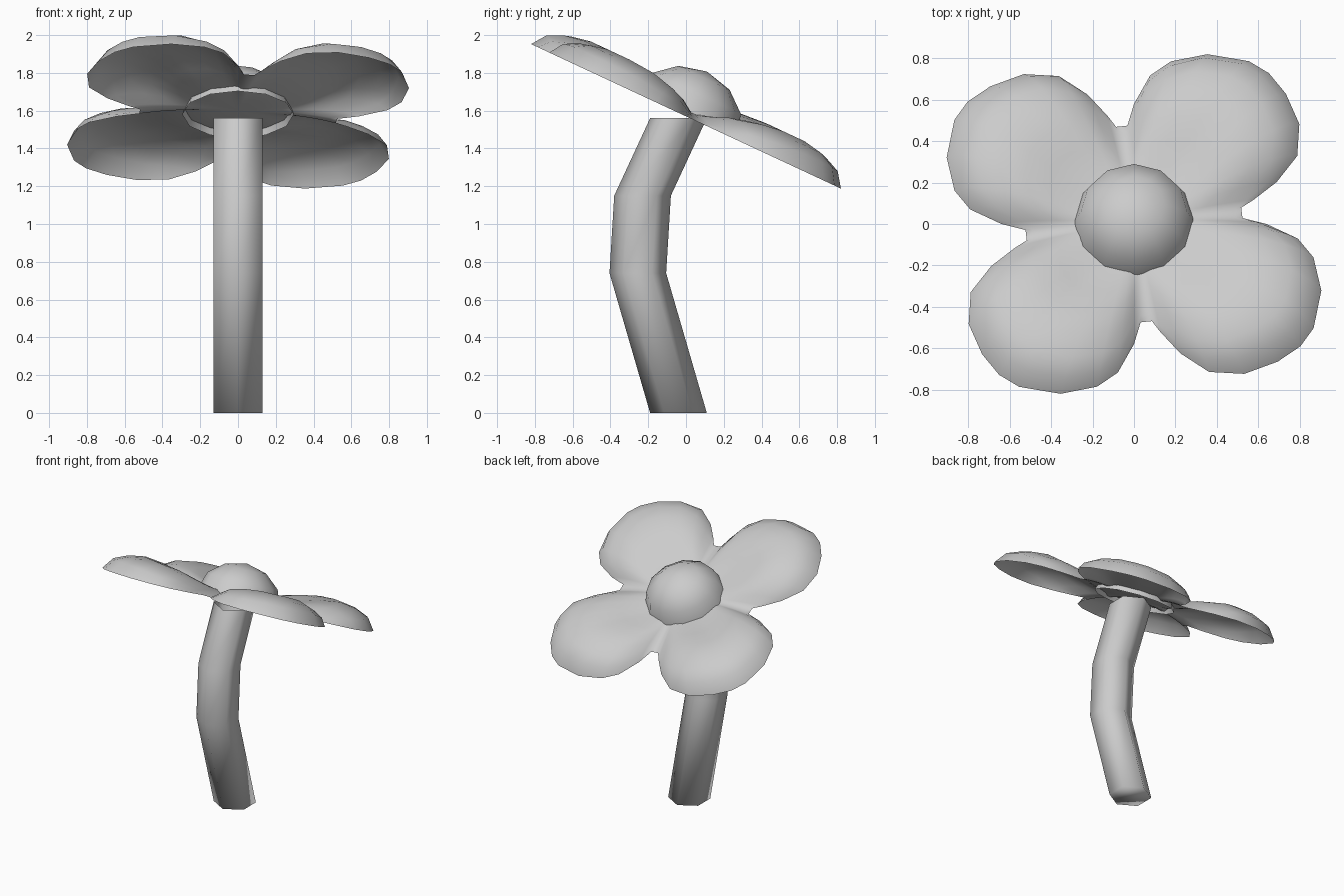
import bpy
from math import sin, cos, radians, pi

if "Cube" in bpy.data.objects:
    bpy.data.objects.remove(bpy.data.objects["Cube"])

TILT = radians(-25)
HEAD = (0, 0, 1.57)


def make(name, verts, faces, angle, head=False):
    me = bpy.data.meshes.new(name)
    me.from_pydata(verts, [], faces)
    ob = bpy.data.objects.new(name, me)
    bpy.context.collection.objects.link(ob)
    if head:
        ob.location = HEAD
        ob.rotation_euler = (TILT, 0, 0)
    bpy.ops.object.select_all(action='DESELECT')
    ob.select_set(True)
    bpy.context.view_layer.objects.active = ob
    bpy.ops.object.shade_smooth_by_angle(angle=radians(angle))
    return ob


def bridge(rows, n):
    """Quads joining consecutive closed rings of n vertices."""
    return [(r * n + i, r * n + (i + 1) % n, (r + 1) * n + (i + 1) % n, (r + 1) * n + i)
            for r in range(rows - 1) for i in range(n)]


# Stem: hexagonal tube with level rings following a bent path (y, z), closed below
path = [(-0.04, 0), (-0.255, 0.74), (-0.23, 1.15), (-0.04, 1.56)]
verts = [(0.15 * cos(pi / 2 + i * pi / 3), y + 0.15 * sin(pi / 2 + i * pi / 3), z)
         for y, z in path for i in range(6)]
make("stem", verts, bridge(4, 6) + [tuple(range(5, -1, -1))], 150)

# Flower centre: flattened twelve-sided half dome, open underneath
profile = [(0.295, 0.01), (0.257, 0.135), (0.15, 0.225)]
verts = [(r * cos(i * pi / 6), r * sin(i * pi / 6), w) for r, w in profile for i in range(12)]
verts.append((0, 0, 0.262))
faces = bridge(3, 12) + [(24 + i, 24 + (i + 1) % 12, 36) for i in range(12)]
make("flower_centre", verts, faces, 60, True)

# Petals: one open shell, a single petal outline (angle, radius) turned four times
outline = [(-86.5, 0.525), (-80.5, 0.525), (-77.5, 0.59), (-72, 0.725), (-65.3, 0.868),
           (-56.3, 0.96), (-46.6, 1.01), (-39, 1.035), (-32.6, 1.03), (-21.4, 0.972),
           (-11.6, 0.885), (-5.6, 0.795), (0, 0.64)]
rays = [(radians(a + 90 * q), r) for q in range(4) for a, r in outline]
# (fraction of radius, swelling height along the petal axis)
rings = [(0.15, 0.0), (0.3, 0.014), (0.45, 0.06), (0.58, 0.1), (0.72, 0.124),
         (0.84, 0.112), (0.94, 0.077), (1.0, 0.0)]
verts = [(s * r * cos(a), s * r * sin(a),
          0.035 * (1 - s ** 3) + h * min(1, (r - 0.52) / 0.48) ** 1.5 if r > 0.52 else 0)
         for s, h in rings for a, r in rays]
n = len(rays)
verts.append((0, 0, 0.035))
c = len(verts) - 1
# rings run outward, so flip the quads to face up
faces = [f[::-1] for f in bridge(len(rings), n)] + [(i, (i + 1) % n, c) for i in range(n)]
make("petals", verts, faces, 60, True)
